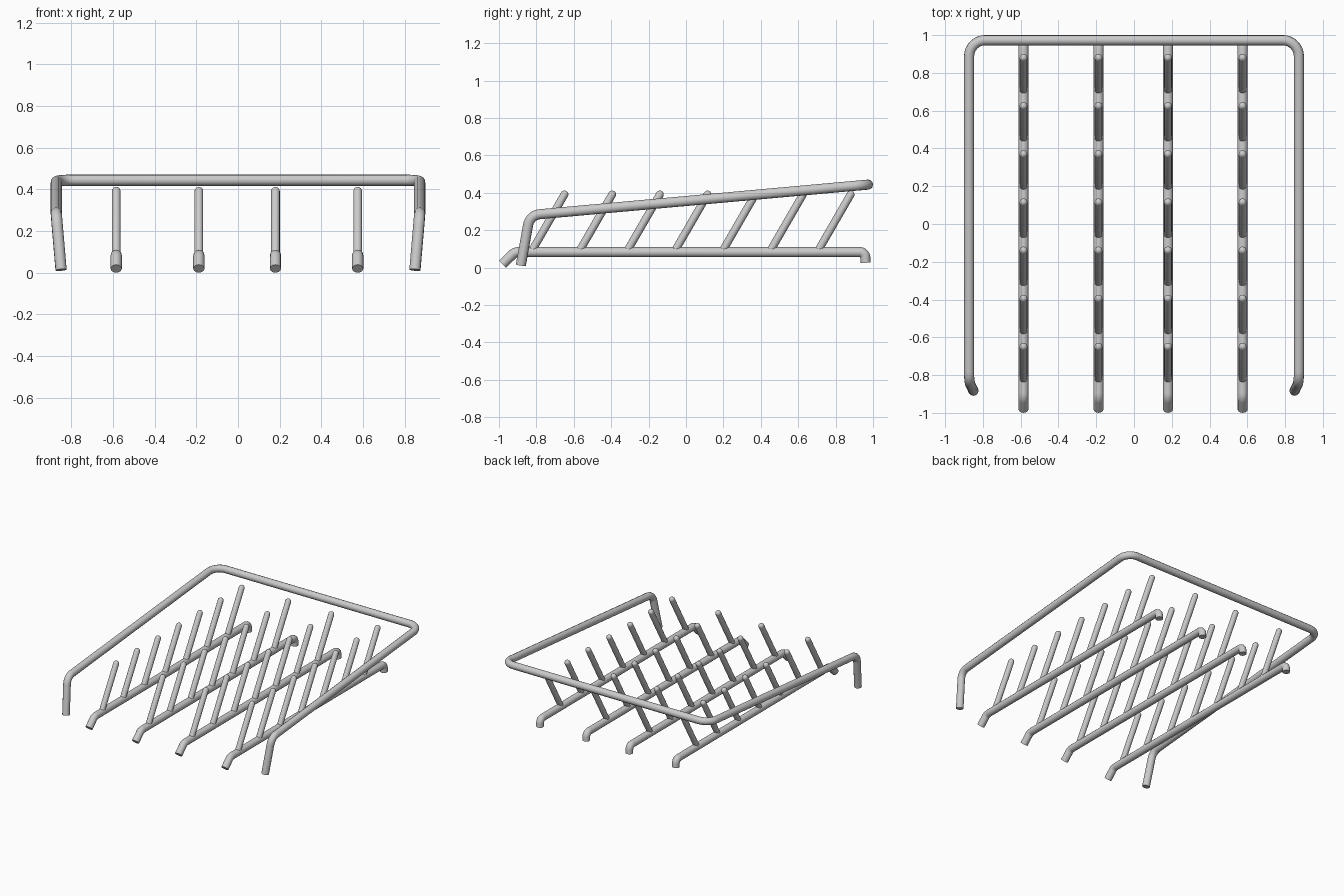
import bpy
import math
from mathutils import Vector

if "Cube" in bpy.data.objects:
    bpy.data.objects.remove(bpy.data.objects["Cube"])


def fillet(corners, radii, steps=8):
    """Round each inner corner of a path with a circular arc."""
    pts = [Vector(corners[0])]
    for i, r in enumerate(radii, 1):
        c = Vector(corners[i])
        a = (Vector(corners[i - 1]) - c).normalized()
        b = (Vector(corners[i + 1]) - c).normalized()
        half = a.angle(b) / 2
        centre = c + (a + b).normalized() * (r / math.sin(half))
        u = c + a * (r / math.tan(half)) - centre
        v = c + b * (r / math.tan(half)) - centre
        sweep = u.angle(v)
        for k in range(steps + 1):
            t = k / steps
            pts.append(centre + (u * math.sin((1 - t) * sweep)
                                 + v * math.sin(t * sweep)) / math.sin(sweep))
    pts.append(Vector(corners[-1]))
    return pts


def tube(name, pts, radius, scales=None):
    """Sweep a round, capped tube along a path and turn it into a mesh."""
    curve = bpy.data.curves.new(name, 'CURVE')
    curve.dimensions = '3D'
    curve.bevel_depth = radius
    curve.bevel_resolution = 4
    curve.use_fill_caps = True
    spline = curve.splines.new('POLY')
    spline.points.add(len(pts) - 1)
    for i, (sp, p) in enumerate(zip(spline.points, pts)):
        sp.co = (*p, 1)
        sp.radius = scales[i] if scales else 1
    obj = bpy.data.objects.new(name, curve)
    bpy.context.collection.objects.link(obj)
    bpy.ops.object.select_all(action='DESELECT')
    obj.select_set(True)
    bpy.context.view_layer.objects.active = obj
    bpy.ops.object.convert(target='MESH')
    obj = bpy.context.object
    bpy.ops.object.shade_smooth_by_angle(angle=math.radians(40))
    return obj


def copy(obj, name, offset):
    new = obj.copy()
    new.name = name
    new.location = offset
    bpy.context.collection.objects.link(new)


# Sloping outer frame with two front legs
side = [(0.85, -0.883, 0.013), (0.873, -0.835, 0.281), (0.873, 0.973, 0.444)]
frame = side + [(-x, y, z) for x, y, z in reversed(side)]
tube("outer_frame", fillet(frame, [0.07, 0.085, 0.085, 0.07]), 0.027)

# Base rail with bent feet, and a slanted peg with a rounded tip
rail_path = [(0, -0.981, 0.019), (0, -0.915, 0.083), (0, 0.957, 0.083), (0, 0.96, 0.026)]
rail = tube("base_rail_1", fillet(rail_path, [0.05, 0.03]), 0.027)

R = 0.021
base, top = Vector((0, -0.178, 0.083)), Vector((0, 0, 0.391))
axis = (top - base).normalized()
angles = [math.radians(a) for a in (0, 20, 40, 60, 75, 88)]
peg = tube("peg_1_1", [base] + [top + axis * R * math.sin(a) for a in angles],
           R, [1] + [math.cos(a) for a in angles])

# Four rails, seven pegs on each
for i, x in enumerate((-0.585, -0.188, 0.18, 0.575), 1):
    if i == 1:
        rail.location.x = x
    else:
        copy(rail, f"base_rail_{i}", (x, 0, 0))
    for j in range(7):
        pos = (x, -0.65 + 0.255 * j, 0)
        if i == 1 and j == 0:
            peg.location = pos
        else:
            copy(peg, f"peg_{i}_{j + 1}", pos)
